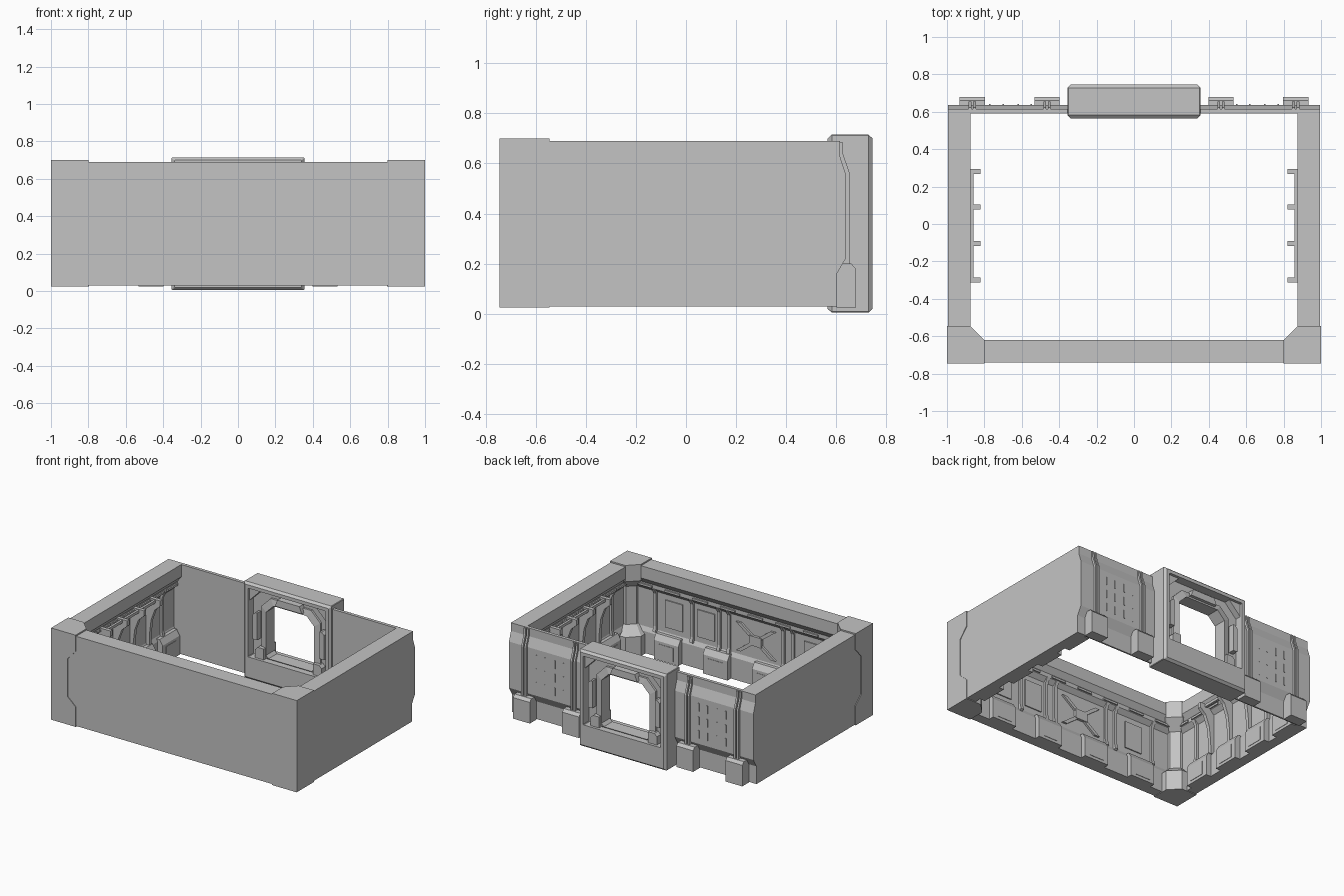
import bpy, bmesh

cube = bpy.data.objects.get("Cube")
if cube:
    bpy.data.objects.remove(cube)

grey = bpy.data.materials.new("plain grey")
grey.use_nodes = True
COL = (0.55, 0.55, 0.55, 1)
grey.diffuse_color = COL
grey.node_tree.nodes["Principled BSDF"].inputs["Base Color"].default_value = COL


def loft(bm, loops, cyclic=False):
    """Bridge equal-length loops of points, capped or closed into a ring."""
    rows = [[bm.verts.new(p) for p in loop] for loop in loops]
    n = len(rows[0])
    pairs = list(zip(rows, rows[1:]))
    if cyclic:
        pairs.append((rows[-1], rows[0]))
    else:
        bm.faces.new(rows[0])
        bm.faces.new(rows[-1])
    for a, b in pairs:
        for i in range(n):
            j = (i + 1) % n
            bm.faces.new((a[i], a[j], b[j], b[i]))


def run(bm, place, profile, s0, s1):
    """Sweep a (depth, height) profile along a wall."""
    loft(bm, [[place(s, d, z) for d, z in profile] for s in (s0, s1)])


def plate(bm, place, outline, d0, d1):
    """Push a (along, height) outline out of a wall."""
    loft(bm, [[place(s, d, z) for s, z in outline] for d in (d0, d1)])


def box(bm, place, s0, s1, d0, d1, z0, z1):
    run(bm, place, [(d0, z0), (d1, z0), (d1, z1), (d0, z1)], s0, s1)


def finish(name, bm):
    bmesh.ops.recalc_face_normals(bm, faces=bm.faces)
    mesh = bpy.data.meshes.new(name)
    bm.to_mesh(mesh)
    bm.free()
    mesh.materials.append(grey)
    bpy.context.collection.objects.link(bpy.data.objects.new(name, mesh))


# Wall frames: along, depth, height
def front(s, d, z): return (s, d - 0.74, z)
def left(s, d, z): return (0.995 - d, s, z)
def right(s, d, z): return (d - 0.995, s, z)
def back(s, d, z): return (s, 0.59 + d, z)


# Thick walls with an overhanging top beam and recessed panel
WALL = [(0, 0.03), (0, 0.69), (0.12, 0.69), (0.12, 0.60), (0.09, 0.56),
        (0.09, 0.53), (0.06, 0.50), (0.06, 0.22), (0.075, 0.19), (0.075, 0.03)]
PLINTH = [(0.05, 0.03), (0.115, 0.03), (0.115, 0.17), (0.09, 0.21), (0.05, 0.21)]
RIB = [(0.05, 0.19), (0.085, 0.21), (0.075, 0.25), (0.075, 0.49), (0.095, 0.53), (0.05, 0.53)]
ARCH = [(0.05, 0.2), (0.085, 0.2), (0.088, 0.3), (0.1, 0.4), (0.13, 0.48),
        (0.175, 0.52), (0.175, 0.56), (0.05, 0.56)]

for name, place, s0, s1 in (("front", front, -0.9, 0.9),
                            ("left", left, -0.65, 0.6), ("right", right, -0.65, 0.6)):
    bm = bmesh.new()
    run(bm, place, WALL, s0, s1)
    finish(name + "_wall", bm)

    bm = bmesh.new()
    centres = (-0.6, -0.2, 0.2, 0.6) if name == "front" else (-0.4, -0.1, 0.2, 0.48)
    for c in centres:
        run(bm, place, PLINTH, c - 0.1, c + 0.1)
        box(bm, place, c - 0.06, c + 0.06, 0.1, 0.118, 0.05, 0.15)
    finish(name + "_plinth_blocks", bm)

    bm = bmesh.new()
    ribs = (-0.72, -0.4, -0.32, 0.12, 0.2, 0.42, 0.72) if name == "front" else (-0.46, 0.44)
    for c in ribs:
        run(bm, place, RIB, c - 0.012, c + 0.012)
    for i in range(8):
        s = s0 + (s1 - s0) * (i + 0.5) / 8
        box(bm, place, s - 0.06, s + 0.06, 0.08, 0.1, 0.535, 0.55)
    finish(name + "_panel_ribs", bm)

# Crossed brace on the front panel
bm = bmesh.new()
for m in (-1, 1):
    plate(bm, front, [(-0.1 + m * a, z) for a, z in
                      ((-0.16, 0.25), (-0.12, 0.25), (0.16, 0.46), (0.12, 0.46))], 0.055, 0.075)
plate(bm, front, [(-0.15, 0.32), (-0.05, 0.32), (-0.05, 0.39), (-0.15, 0.39)], 0.055, 0.08)
finish("cross_brace", bm)

# Raised cover plates on the front panel
bm = bmesh.new()
for c in (-0.56, 0.31, 0.57):
    box(bm, front, c - 0.07, c + 0.07, 0.055, 0.068, 0.26, 0.46)
finish("front_cover_plates", bm)

# Arched brackets tied by a rail on the side walls
for name, place in (("left", left), ("right", right)):
    bm = bmesh.new()
    for c in (-0.3, -0.105, 0.09, 0.28):
        run(bm, place, ARCH, c - 0.013, c + 0.013)
    box(bm, place, -0.3, 0.28, 0.12, 0.137, 0.535, 0.555)
    finish(name + "_arched_brackets", bm)

# Corner posts, waisted in the middle: height, reach, thickness
LEVELS = [(0.025, 0.2, 0.125), (0.17, 0.2, 0.125), (0.23, 0.135, 0.085),
          (0.51, 0.135, 0.085), (0.58, 0.2, 0.125), (0.70, 0.2, 0.125)]
for name, m in (("left", 1), ("right", -1)):
    bm = bmesh.new()
    loft(bm, [[(m * (1 - a), b - 0.745, z) for a, b in
               ((0, 0), (r, 0), (r, t), (t, r), (0, r))] for z, r, t in LEVELS])
    finish(name + "_corner_post", bm)

# Thin back wall with outward relief
BACK = [(0, 0.03), (0.012, 0.03), (0.012, 0.16), (0.047, 0.22), (0.047, 0.56),
        (0.024, 0.63), (0.024, 0.69), (0, 0.69)]
BACK_RIB = [(0.005, 0.1), (0.03, 0.14), (0.064, 0.2), (0.064, 0.56),
            (0.036, 0.64), (0.034, 0.685), (0.005, 0.685)]
FOOT = [(0.01, 0.025), (0.088, 0.025), (0.088, 0.18), (0.07, 0.2), (0.01, 0.2)]
for name, m in (("left", 1), ("right", -1)):
    bm = bmesh.new()
    run(bm, back, BACK, m * 0.34, m * 0.995)
    finish(name + "_back_wall", bm)
    bm = bmesh.new()
    for c in (0.465, 0.865):
        for off in (-0.012, 0.012):
            run(bm, back, BACK_RIB, m * (c + off - 0.007), m * (c + off + 0.007))
    finish(name + "_back_ribs", bm)
    bm = bmesh.new()
    for c in (0.465, 0.865):
        # Tapered in plan towards the outside
        loft(bm, [[back(m * c + k * w, d, z) for d, z in FOOT[:3] + FOOT[3:]]
                  for k, w in ((-1, 0.068), (1, 0.068))])
    finish(name + "_back_feet", bm)
    bm = bmesh.new()
    for c in (0.55, 0.62, 0.7, 0.77):
        for z in (0.26, 0.36, 0.46):
            box(bm, back, m * c - 0.004, m * c + 0.004, 0.04, 0.051, z, z + 0.06)
    finish(name + "_back_seams", bm)


# Doorway
def octagon(w, z0, z1, top, low, y):
    half = [(w - low, z0), (w, z0 + low), (w, z1 - top), (w - top, z1)]
    return [(x, y, z) for x, z in half] + [(-x, y, z) for x, z in reversed(half)]


bm = bmesh.new()
loft(bm, [octagon(0.34, 0.02, 0.70, 0.004, 0.004, 0.565),
          octagon(0.355, 0.005, 0.715, 0.004, 0.004, 0.582),
          octagon(0.355, 0.005, 0.715, 0.004, 0.004, 0.728),
          octagon(0.34, 0.02, 0.70, 0.004, 0.004, 0.745),
          octagon(0.315, 0.17, 0.675, 0.004, 0.004, 0.745),
          octagon(0.315, 0.17, 0.675, 0.004, 0.004, 0.565)], cyclic=True)
finish("door_shell", bm)

bm = bmesh.new()
loft(bm, [octagon(0.32, 0.165, 0.68, 0.004, 0.004, 0.63),
          octagon(0.32, 0.165, 0.68, 0.004, 0.004, 0.68),
          octagon(0.2, 0.175, 0.58, 0.06, 0.02, 0.68),
          octagon(0.2, 0.175, 0.58, 0.06, 0.02, 0.63)], cyclic=True)
finish("door_panel", bm)

bm = bmesh.new()
loft(bm, [octagon(0.24, 0.168, 0.62, 0.075, 0.02, 0.615),
          octagon(0.24, 0.168, 0.62, 0.075, 0.02, 0.695),
          octagon(0.195, 0.178, 0.575, 0.06, 0.02, 0.705),
          octagon(0.195, 0.178, 0.575, 0.06, 0.02, 0.605)], cyclic=True)
finish("door_trim", bm)

# Jamb fittings, corner gussets and lintel plate on both faces
bm = bmesh.new()
for a, b in ((0.585, 0.64), (0.67, 0.725)):
    for m in (-1, 1):
        for x0, x1, z0, z1 in ((0.2, 0.27, 0.17, 0.25), (0.255, 0.29, 0.3, 0.5)):
            loft(bm, [[(m * x, y, z) for x, z in
                       ((x0, z0), (x1, z0), (x1, z1 - 0.02), (x1 - 0.02, z1), (x0, z1))]
                      for y in (a, b)])
        loft(bm, [[(m * x, y, z) for x, z in
                   ((0.315, 0.675), (0.22, 0.675), (0.315, 0.58))] for y in (a, b)])
    loft(bm, [[(x, y, z) for x, z in
               ((-0.11, 0.59), (0.11, 0.59), (0.09, 0.64), (-0.09, 0.64))] for y in (a, b)])
finish("door_fittings", bm)
